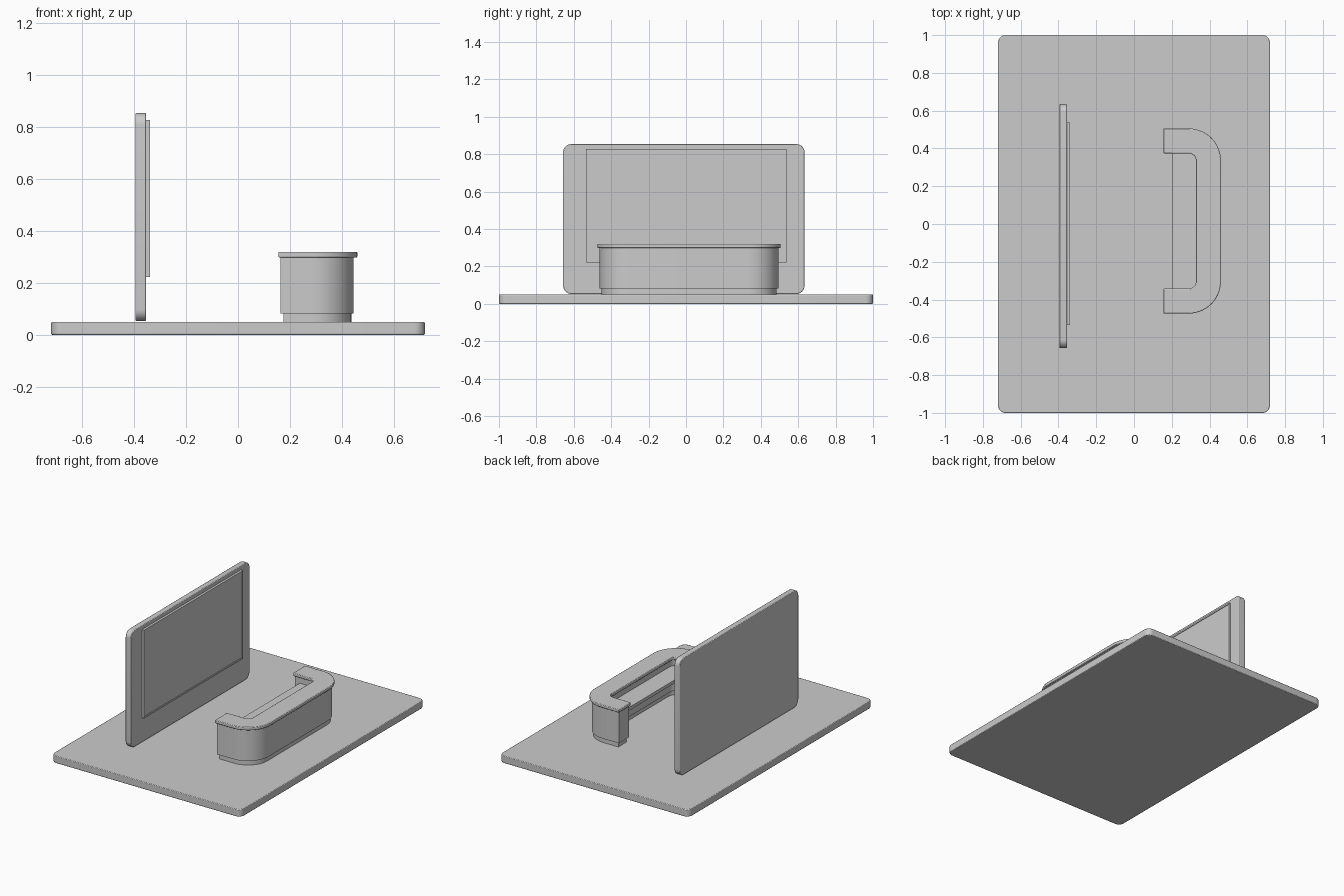
import bpy, bmesh
from math import sin, cos, pi
from mathutils import Vector

if "Cube" in bpy.data.objects:
    bpy.data.objects.remove(bpy.data.objects["Cube"])


def arc(cx, cy, r, a0, a1, n=8):
    return [(cx + r * cos(a0 + (a1 - a0) * i / n), cy + r * sin(a0 + (a1 - a0) * i / n))
            for i in range(n + 1)]


def rounded_rect(u0, u1, v0, v1, r):
    corners = [(u1 - r, v1 - r), (u0 + r, v1 - r), (u0 + r, v0 + r), (u1 - r, v0 + r)]
    return [p for k, (u, v) in enumerate(corners)
            for p in arc(u, v, r, k * pi / 2, (k + 1) * pi / 2)]


def c_shape(x0, x1, half, width, r, cy=0.016):
    """C-shaped plan, open towards -x."""
    ri = max(r - width, 0.02)
    xi, hi = x1 - width, half - width
    pts = [(x0, -half)] + arc(x1 - r, -half + r, r, -pi / 2, 0, 14)
    pts += arc(x1 - r, half - r, r, 0, pi / 2, 14) + [(x0, half), (x0, hi)]
    pts += arc(xi - ri, hi - ri, ri, pi / 2, 0) + arc(xi - ri, -hi + ri, ri, 0, -pi / 2)
    pts.append((x0, -hi))
    return [(x, y + cy) for x, y in pts]


def prism(name, outline, a, b, axis='Z', bevel=0.0):
    """Extrude an outline from a to b along Z, or along X with a (y, z) outline."""
    place = (lambda u, v: (u, v, a)) if axis == 'Z' else (lambda u, v: (a, u, v))
    bm = bmesh.new()
    face = bm.faces.new([bm.verts.new(place(u, v)) for u, v in outline])
    ext = bmesh.ops.extrude_face_region(bm, geom=[face])
    shift = Vector((0, 0, b - a)) if axis == 'Z' else Vector((b - a, 0, 0))
    bmesh.ops.translate(bm, vec=shift,
                        verts=[g for g in ext['geom'] if isinstance(g, bmesh.types.BMVert)])
    bmesh.ops.recalc_face_normals(bm, faces=bm.faces)
    me = bpy.data.meshes.new(name)
    bm.to_mesh(me)
    bm.free()
    ob = bpy.data.objects.new(name, me)
    bpy.context.collection.objects.link(ob)
    if bevel:
        m = ob.modifiers.new("soft_edges", 'BEVEL')
        m.width, m.segments, m.limit_method, m.angle_limit = bevel, 2, 'ANGLE', 0.6
    bpy.context.view_layer.objects.active = ob
    ob.select_set(True)
    bpy.ops.object.shade_smooth_by_angle(angle=0.6)
    ob.select_set(False)
    return ob


# Floor slab
prism("floor_slab", rounded_rect(-0.72, 0.72, -1, 1, 0.04), 0, 0.05, bevel=0.004)

# Back wall
prism("back_wall", rounded_rect(-0.657, 0.634, 0.053, 0.855, 0.045), -0.395, -0.355, 'X', 0.004)

# Display panel on the wall with a slim raised rim
y0, y1, z0, z1 = -0.535, 0.538, 0.222, 0.828
rect = lambda a, b, c, d: [(a, c), (b, c), (b, d), (a, d)]
prism("display_panel", rect(y0, y1, z0, z1), -0.356, -0.343, 'X')
for name, za, zb in (("rim_bottom", z0, z0 + 0.011), ("rim_top", z1 - 0.011, z1)):
    prism(name, rect(y0, y1, za, zb), -0.344, -0.339, 'X')
for name, ya, yb in (("rim_left", y0, y0 + 0.005), ("rim_right", y1 - 0.005, y1)):
    prism(name, rect(ya, yb, z0 + 0.011, z1 - 0.011), -0.344, -0.339, 'X')

# Reception counter: recessed plinth, body and overhanging top
prism("counter_plinth", c_shape(0.175, 0.437, 0.468, 0.09, 0.148), 0.048, 0.083)
prism("counter_body", c_shape(0.164, 0.446, 0.478, 0.11, 0.16), 0.082, 0.30)
prism("counter_top", c_shape(0.156, 0.46, 0.49, 0.132, 0.17), 0.298, 0.32, bevel=0.004)

# Work surface inside the counter
prism("work_surface", rect(0.20, 0.36, -0.37, 0.40), 0.235, 0.257)
